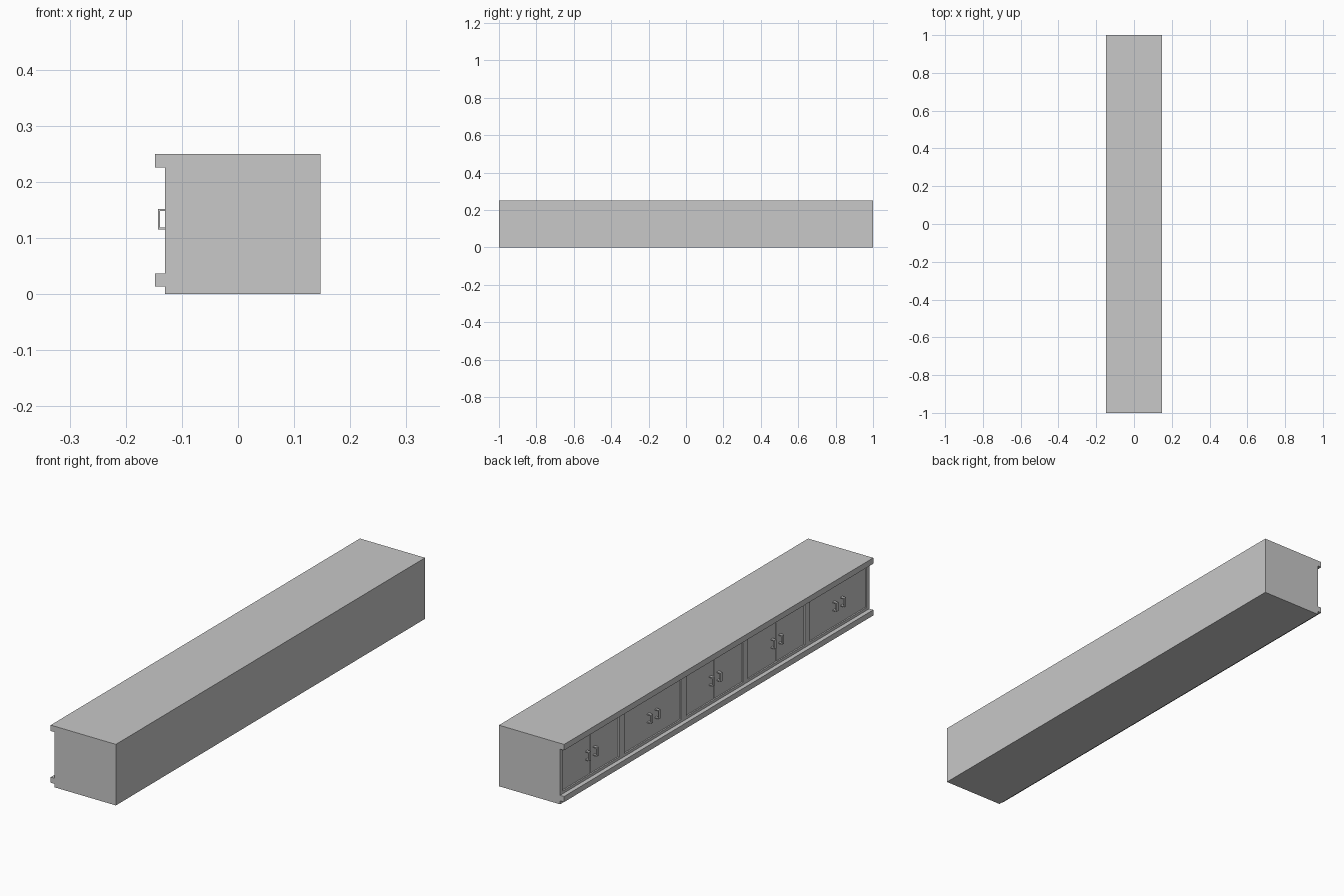
import bpy
import bmesh
from mathutils import Vector

cube = bpy.data.objects.get("Cube")
if cube:
    bpy.data.objects.remove(cube, do_unlink=True)

grey = bpy.data.materials.new("light_grey")
grey.use_nodes = True
COLOUR = (0.58, 0.58, 0.58, 1)
grey.diffuse_color = COLOUR
grey.node_tree.nodes["Principled BSDF"].inputs["Base Color"].default_value = COLOUR


def boxes(name, spans):
    """One object made of boxes, each given as ((x0, x1), (y0, y1), (z0, z1))."""
    bm = bmesh.new()
    for span in spans:
        low, high = (Vector([s[i] for s in span]) for i in (0, 1))
        verts = bmesh.ops.create_cube(bm, size=1)["verts"]
        for v in verts:
            v.co = (low + high) / 2 + v.co * (high - low)
    mesh = bpy.data.meshes.new(name)
    bm.to_mesh(mesh)
    bm.free()
    mesh.materials.append(grey)
    obj = bpy.data.objects.new(name, mesh)
    bpy.context.collection.objects.link(obj)
    return obj


BACK, FACE, TRIM = 0.147, -0.13, -0.148
DOOR_FACE, CORE = -0.126, -0.12
DOOR_Z = (0.048, 0.213)
BAY, HALF = 0.4, 0.183
centres = [BAY * i for i in range(-2, 3)]
full = (-1, 1)

# Carcass, with rails above and below the doors
boxes("cabinet_body", [((CORE, BACK), full, (0, 0.25))])
boxes("face_rails", [((FACE, CORE), full, (0, DOOR_Z[0])),
                     ((FACE, CORE), full, (DOOR_Z[1], 0.25))])

# Upright stiles between the bays and at both ends
edges = [-1] + [c + s * HALF for c in centres for s in (-1, 1)] + [1]
boxes("face_stiles", [((FACE, CORE), pair, DOOR_Z)
                      for pair in zip(edges[::2], edges[1::2])])

# Worktop lip and plinth moulding
boxes("top_lip", [((TRIM, FACE), full, (0.226, 0.25))])
boxes("bottom_moulding", [((TRIM, FACE), full, (0.014, 0.037))])

# Paired doors and their bracket handles
doors, handles = [], []
gap = 0.0015
for c in centres:
    for side in (-1, 1):
        a, b = sorted((c + side * gap, c + side * (HALF - gap)))
        doors.append(((DOOR_FACE, CORE), (a, b), (DOOR_Z[0] + gap, DOOR_Z[1] - gap)))
        y = c + side * 0.025
        width = (y - 0.006, y + 0.006)
        handles.append(((-0.143, -0.139), width, (0.115, 0.152)))
        for z in (0.115, 0.148):
            handles.append(((-0.139, DOOR_FACE), width, (z, z + 0.004)))
boxes("doors", doors)
boxes("door_handles", handles)
